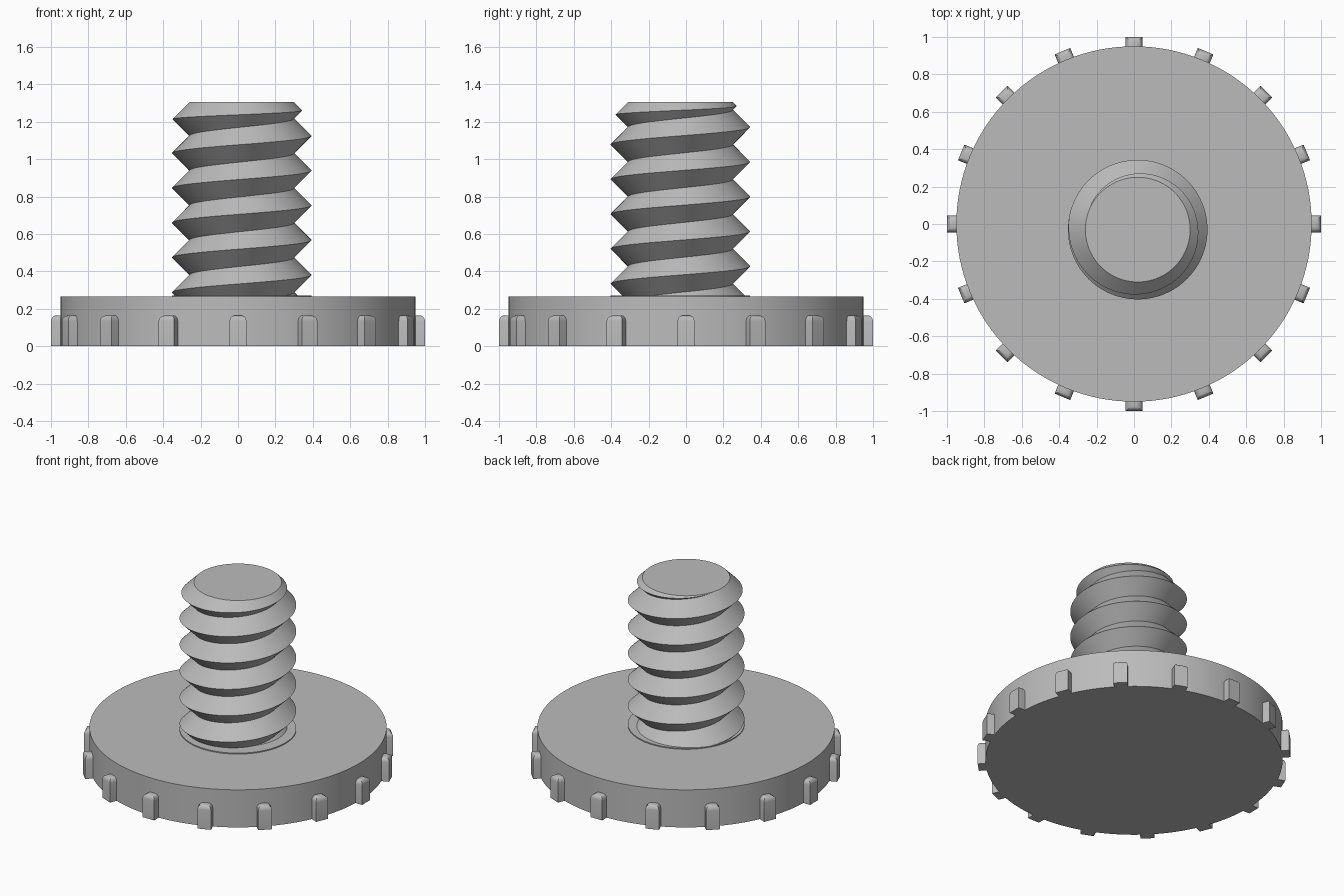
import bpy, bmesh, math
from mathutils import Matrix

cube = bpy.data.objects.get("Cube")
if cube:
    bpy.data.objects.remove(cube, do_unlink=True)

GREY = (0.5, 0.5, 0.5, 1)
mat = bpy.data.materials.new("plain_grey")
mat.use_nodes = True
mat.diffuse_color = GREY
mat.node_tree.nodes["Principled BSDF"].inputs["Base Color"].default_value = GREY


def finish(bm, name, angle=30):
    bmesh.ops.recalc_face_normals(bm, faces=bm.faces)
    mesh = bpy.data.meshes.new(name)
    bm.to_mesh(mesh)
    bm.free()
    mesh.materials.append(mat)
    ob = bpy.data.objects.new(name, mesh)
    bpy.context.collection.objects.link(ob)
    bpy.ops.object.select_all(action='DESELECT')
    ob.select_set(True)
    bpy.context.view_layer.objects.active = ob
    bpy.ops.object.shade_smooth_by_angle(angle=math.radians(angle))
    return ob


def disc(name, radius, z0, z1, x=0, y=0):
    bm = bmesh.new()
    bmesh.ops.create_cone(bm, cap_ends=True, segments=128, radius1=radius,
                          radius2=radius, depth=z1 - z0,
                          matrix=Matrix.Translation((x, y, (z0 + z1) / 2)))
    return finish(bm, name)


# Thread axis sits slightly off the centre of the foot
AX, AY = 0.02, -0.03
ROOT, PITCH, TOP, LOW = 0.28, 0.186, 1.305, 0.1
CREST = ROOT + PITCH / 2

# Foot disc and thin collar under the thread
disc("foot_disc", 0.95, 0, 0.265)
disc("thread_collar", CREST, 0.25, 0.272, AX, AY)

# Grip nubs around the rim, rounded along their upper edges
COUNT = 16
bm = bmesh.new()
for i in range(COUNT):
    part = bmesh.new()
    place = Matrix.Translation((0.9725, 0, 0.0825)) @ Matrix.Diagonal((0.055, 0.09, 0.165, 1))
    bmesh.ops.create_cube(part, size=1, matrix=place)
    edges = [e for e in part.edges
             if all(v.co.z > 0.1 for v in e.verts) and any(v.co.x > 0.98 for v in e.verts)]
    bmesh.ops.bevel(part, geom=edges, offset=0.03, offset_type='OFFSET',
                    segments=4, profile=0.5, affect='EDGES')
    bmesh.ops.rotate(part, verts=part.verts,
                     matrix=Matrix.Rotation(math.tau * i / COUNT, 3, 'Z'))
    temp = bpy.data.meshes.new("nub_temp")
    part.to_mesh(temp)
    part.free()
    bm.from_mesh(temp)
    bpy.data.meshes.remove(temp)
finish(bm, "grip_nubs", 35)

# Helical V thread with a chamfered top end
STEPS = 96
bm = bmesh.new()
columns = []
for i in range(STEPS + 1):
    turn = i / STEPS
    a = math.tau * turn
    column = []
    for k in range(-6, 3):
        root = min(1.032 + PITCH * (k + turn), TOP)
        crest = min(root + PITCH / 2, (root + TOP) / 2)
        for z, r in ((root, ROOT), (crest, ROOT + crest - root)):
            column.append(bm.verts.new((AX + r * math.cos(a), AY + r * math.sin(a), max(z, LOW))))
    columns.append(column)
for c0, c1 in zip(columns, columns[1:]):
    for j in range(len(c0) - 1):
        bm.faces.new((c0[j], c1[j], c1[j + 1], c0[j + 1]))
bm.faces.new([c[-1] for c in columns[:-1]])
bmesh.ops.remove_doubles(bm, verts=bm.verts, dist=0.0002)
finish(bm, "threaded_stud")
